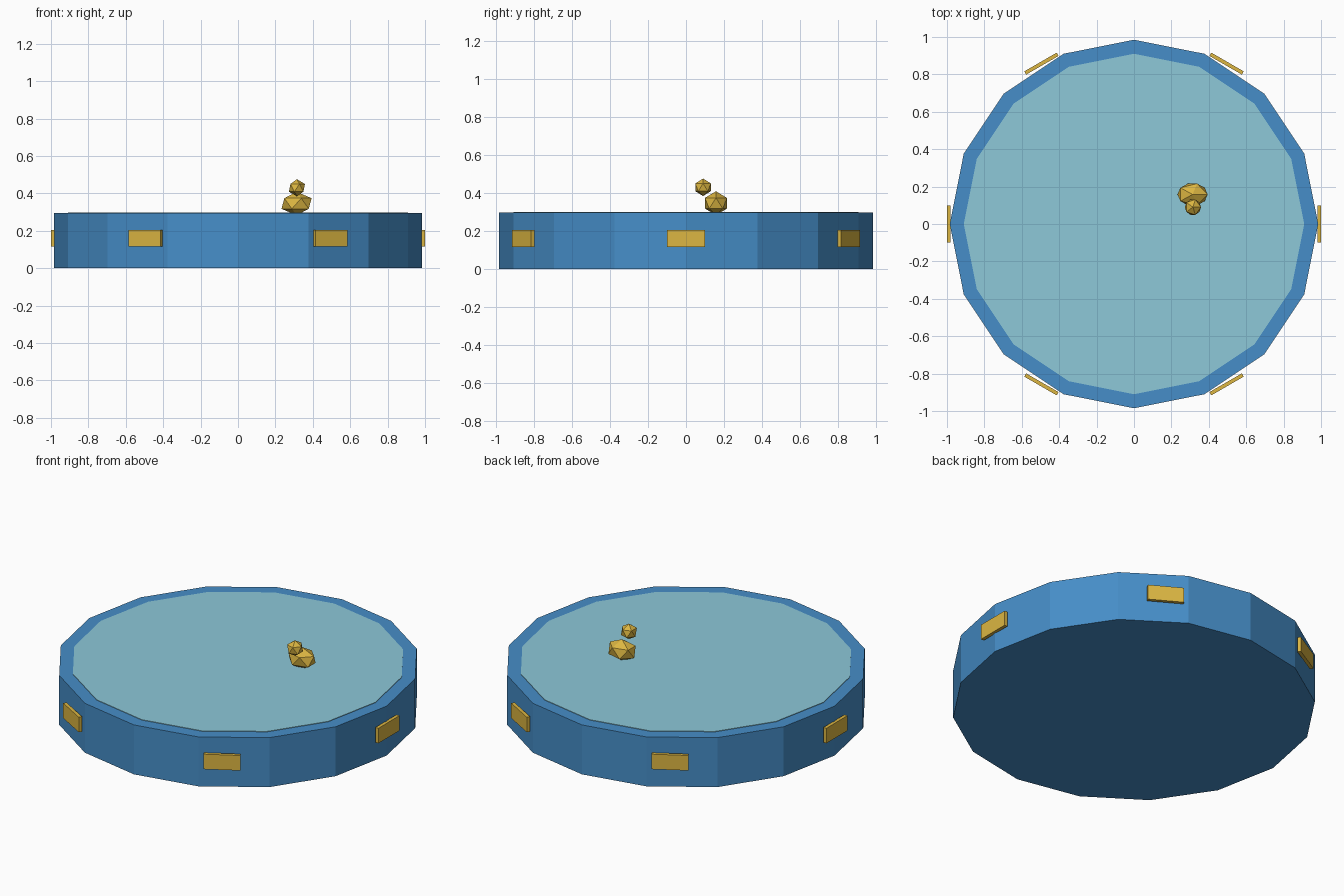
import bpy, math
from mathutils import Matrix, Vector

if "Cube" in bpy.data.objects:
    bpy.data.objects.remove(bpy.data.objects["Cube"])

SIDES = 16
RIM_Z = 0.296


def material(name, rgb):
    m = bpy.data.materials.new(name)
    m.diffuse_color = (*rgb, 1.0)
    m.use_nodes = True
    m.node_tree.nodes["Principled BSDF"].inputs["Base Color"].default_value = m.diffuse_color
    return m


blue = material("pool blue", (0.061, 0.27, 0.578))
aqua = material("water aqua", (0.266, 0.578, 0.694))
yellow = material("warm yellow", (0.716, 0.468, 0.054))


def finish(name, mat):
    ob = bpy.context.object
    ob.name = ob.data.name = name
    ob.data.materials.append(mat)
    return ob


def disc(name, radius, z0, z1, mat):
    # 16-sided drum with a corner pointing along +x
    bpy.ops.mesh.primitive_cylinder_add(vertices=SIDES, radius=radius, depth=z1 - z0,
                                        location=(0, 0, (z0 + z1) / 2))
    return finish(name, mat)


def ball(name, centre, radii, mat):
    # faceted 20-sided ball, stretched per axis
    bpy.ops.mesh.primitive_ico_sphere_add(subdivisions=1, radius=1)
    ob = finish(name, mat)
    ob.data.transform(Matrix.Translation(Vector(centre)) @ Matrix.Diagonal((*radii, 1)))
    return ob


# Pool wall and floor, with the water level with the rim
disc("pool_wall", 0.985, 0.0, RIM_Z, blue)
disc("water", 0.91, RIM_Z - 0.004, RIM_Z + 0.003, aqua)

# Six plates around the wall
for i in range(6):
    a = math.radians(60 * i)
    bpy.ops.mesh.primitive_cube_add(size=1)
    plate = finish(f"wall_plate_{i + 1}", yellow)
    plate.data.transform(Matrix.Rotation(a, 4, 'Z') @ Matrix.Translation((0.99, 0, 0.16))
                         @ Matrix.Diagonal((0.02, 0.2, 0.09, 1)))

# Floating toy duck: body partly below the water, head towards the front
ball("duck_body", (0.313, 0.158, 0.346), (0.09, 0.068, 0.063), yellow)
ball("duck_head", (0.315, 0.09, 0.43), (0.048, 0.048, 0.046), yellow)
